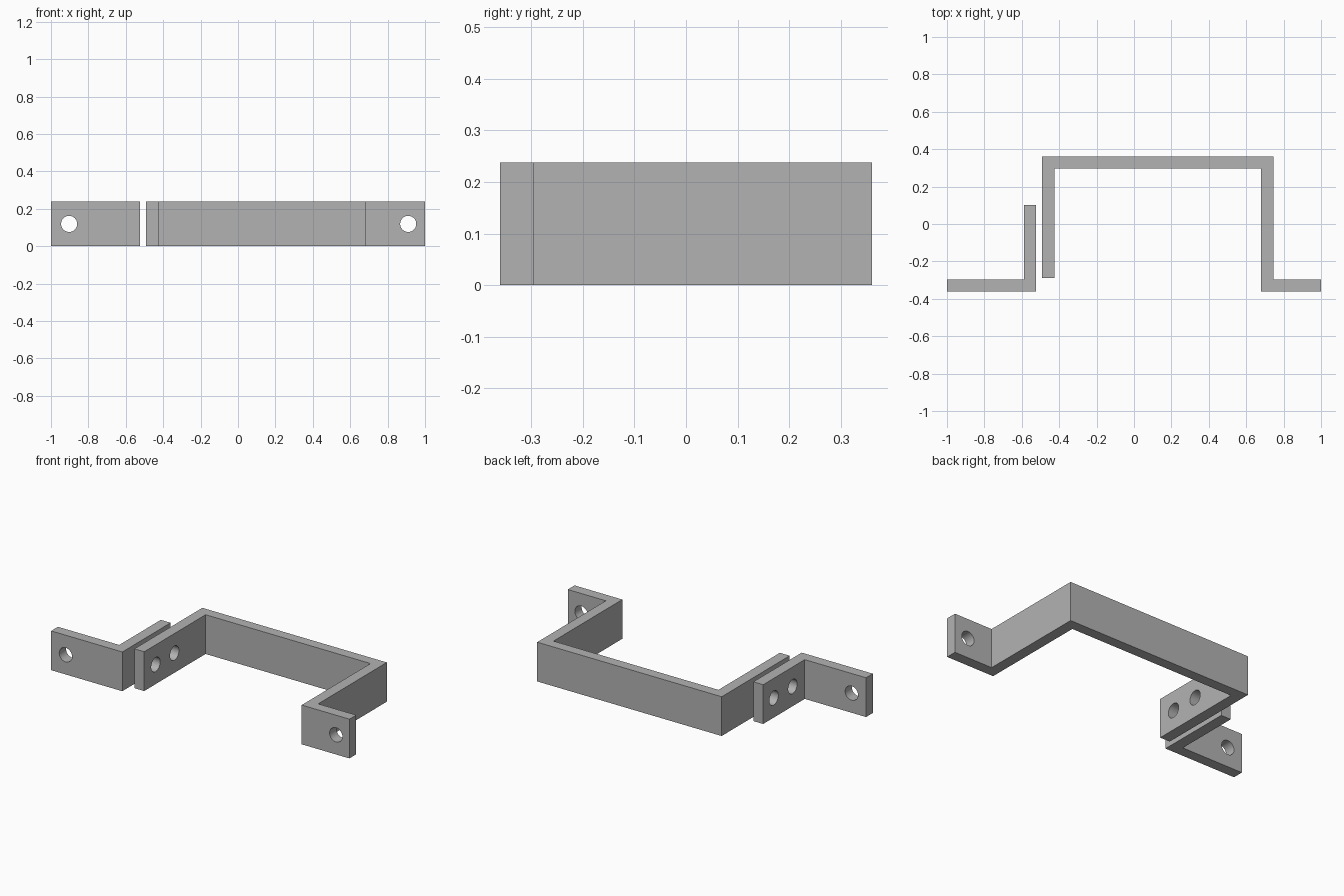
import bpy
import bmesh
import math
from mathutils import Vector

HEIGHT = 0.238
HOLE_RADIUS = 0.043

cube = bpy.data.objects.get("Cube")
if cube:
    bpy.data.objects.remove(cube, do_unlink=True)

grey = bpy.data.materials.new("plain grey")
grey.use_nodes = True
grey.diffuse_color = (0.45, 0.45, 0.45, 1)
grey.node_tree.nodes["Principled BSDF"].inputs["Base Color"].default_value = grey.diffuse_color


def extrude_profile(name, outline):
    """Raise a plan outline to the height of the strip."""
    bm = bmesh.new()
    face = bm.faces.new([bm.verts.new((x, y, 0)) for x, y in outline])
    raised = bmesh.ops.extrude_face_region(bm, geom=[face])["geom"]
    verts = [v for v in raised if isinstance(v, bmesh.types.BMVert)]
    bmesh.ops.translate(bm, verts=verts, vec=(0, 0, HEIGHT))
    bmesh.ops.recalc_face_normals(bm, faces=bm.faces)
    mesh = bpy.data.meshes.new(name)
    bm.to_mesh(mesh)
    bm.free()
    mesh.materials.append(grey)
    obj = bpy.data.objects.new(name, mesh)
    bpy.context.collection.objects.link(obj)
    return obj


def drill(obj, x, y, axis):
    """Cut a round bolt hole along the given axis at mid height."""
    turn = Vector((0, 0, 1)).rotation_difference(Vector(axis)).to_euler()
    bpy.ops.mesh.primitive_cylinder_add(
        vertices=40, radius=HOLE_RADIUS, depth=0.16,
        location=(x, y, HEIGHT / 2), rotation=turn)
    cutter = bpy.context.object
    cutter.hide_render = True
    cutter.data.materials.append(grey)
    bpy.context.view_layer.objects.active = obj
    hole = obj.modifiers.new("bolt hole", "BOOLEAN")
    hole.operation = "DIFFERENCE"
    hole.solver = "EXACT"
    hole.object = cutter
    bpy.ops.object.modifier_apply(modifier=hole.name)
    bpy.data.objects.remove(cutter, do_unlink=True)


# Long bracket: free arm, back bar, second arm and mounting tab
long_bracket = extrude_profile("long_bracket", [
    (-0.492, -0.29), (-0.426, -0.29), (-0.426, 0.298), (0.68, 0.298),
    (0.68, -0.361), (1, -0.361), (1, -0.296), (0.745, -0.296),
    (0.745, 0.361), (-0.492, 0.361)])

# Short bracket: mounting tab and the arm beside the free arm
short_bracket = extrude_profile("short_bracket", [
    (-1, -0.361), (-0.523, -0.361), (-0.523, 0.102),
    (-0.589, 0.102), (-0.589, -0.296), (-1, -0.296)])

# Bolt holes in the tabs
drill(long_bracket, 0.91, -0.33, (0, 1, 0))
drill(short_bracket, -0.903, -0.33, (0, 1, 0))

# Matching pairs of bolt holes through the overlapping arms
for hole_y in (-0.18, 0):
    drill(long_bracket, -0.459, hole_y, (1, 0, 0))
    drill(short_bracket, -0.556, hole_y, (1, 0, 0))

# Smooth the hole walls and keep the strip edges sharp
for obj in (long_bracket, short_bracket):
    bpy.ops.object.select_all(action="DESELECT")
    obj.select_set(True)
    bpy.context.view_layer.objects.active = obj
    bpy.ops.object.shade_smooth_by_angle(angle=math.radians(30))
